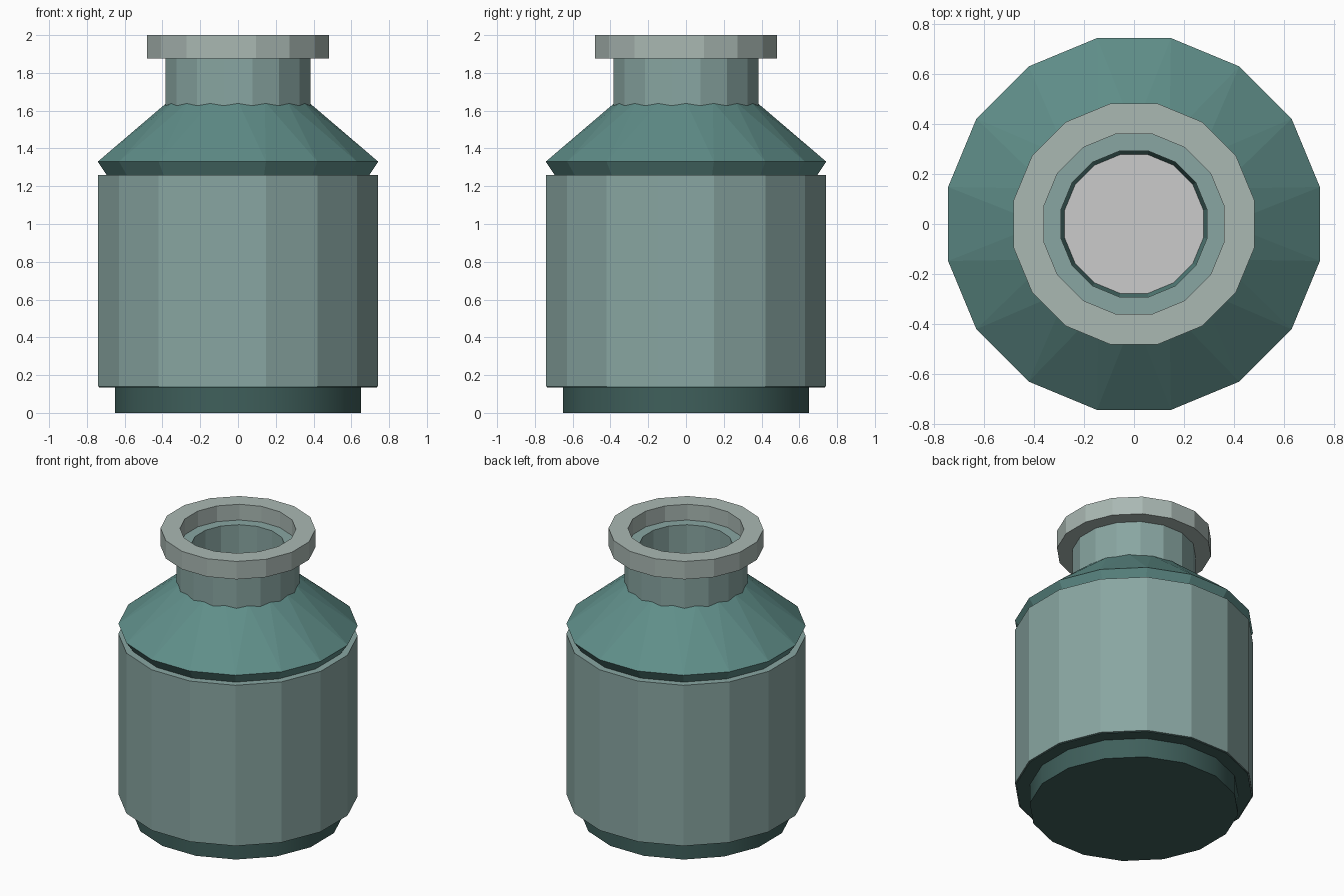
import bpy
import bmesh
from math import sin, cos, pi

if "Cube" in bpy.data.objects:
    bpy.data.objects.remove(bpy.data.objects["Cube"])

SIDES = 16
HALF = pi / SIDES


def finish(name, bm, color=None):
    bmesh.ops.recalc_face_normals(bm, faces=bm.faces)
    mesh = bpy.data.meshes.new(name)
    bm.to_mesh(mesh)
    bm.free()
    obj = bpy.data.objects.new(name, mesh)
    bpy.context.collection.objects.link(obj)
    if color:
        mat = bpy.data.materials.new(name + "_paint")
        mat.diffuse_color = (*color, 1)
        mat.use_nodes = True
        mat.node_tree.nodes["Principled BSDF"].inputs["Base Color"].default_value = mat.diffuse_color
        mesh.materials.append(mat)
    return obj


def ring(bm, r, z, turn=HALF):
    return [bm.verts.new((r * cos(turn + 2 * HALF * i), r * sin(turn + 2 * HALF * i), z))
            for i in range(SIDES)]


def bridge(bm, a, b):
    for i in range(SIDES):
        j = (i + 1) % SIDES
        bm.faces.new((a[i], a[j], b[j], b[i]))


def lathe(name, profile, color, closed=True):
    """Sixteen-sided turned part; a closed profile makes a hollow ring."""
    bm = bmesh.new()
    rings = [ring(bm, r, z) for r, z in profile]
    for a, b in zip(rings, rings[1:]):
        bridge(bm, a, b)
    if closed:
        bridge(bm, rings[-1], rings[0])
    else:
        bm.faces.new(rings[0])
        bm.faces.new(rings[-1])
    return finish(name, bm, color)


# Smooth foot with a thin flange under the body
foot = lathe("foot", [(0.663, 0), (0.663, 0.135), (0.75, 0.135), (0.75, 0.15)],
             (0.05, 0.115, 0.105), closed=False)
for p in foot.data.polygons:
    p.use_smooth = True
bpy.context.view_layer.objects.active = foot
foot.select_set(True)
bpy.ops.object.shade_smooth_by_angle(angle=pi / 6)

# Faceted main body
lathe("body", [(0.6, 0.14), (0.757, 0.14), (0.757, 1.26), (0.6, 1.26)],
      (0.25, 0.38, 0.36))

# Shoulder: undercut rim, then alternating triangles up to an offset ring
bm = bmesh.new()
bottom = ring(bm, 0.709, 1.26)
rim = ring(bm, 0.757, 1.33)
crest = ring(bm, 0.37, 1.648, 2 * HALF)
hole_top = ring(bm, 0.297, 1.648)
hole_low = ring(bm, 0.281, 1.45)
bridge(bm, bottom, rim)
for i in range(SIDES):
    j = (i + 1) % SIDES
    bm.faces.new((rim[i], rim[j], crest[i]))
    bm.faces.new((crest[i], rim[j], crest[j]))
bridge(bm, crest, hole_top)
bridge(bm, hole_top, hole_low)
bm.faces.new(bottom)
finish("shoulder", bm, (0.115, 0.27, 0.25))

# Neck tube and wider lip
lathe("neck", [(0.297, 1.60), (0.39, 1.60), (0.39, 1.89), (0.297, 1.89)],
      (0.25, 0.38, 0.36))
lathe("lip", [(0.367, 1.875), (0.49, 1.875), (0.49, 2.0), (0.367, 2.0)],
      (0.40, 0.48, 0.45))

# Plain disc closing the mouth
bm = bmesh.new()
bm.faces.new(ring(bm, 0.285, 1.47))
finish("inner_floor", bm)
